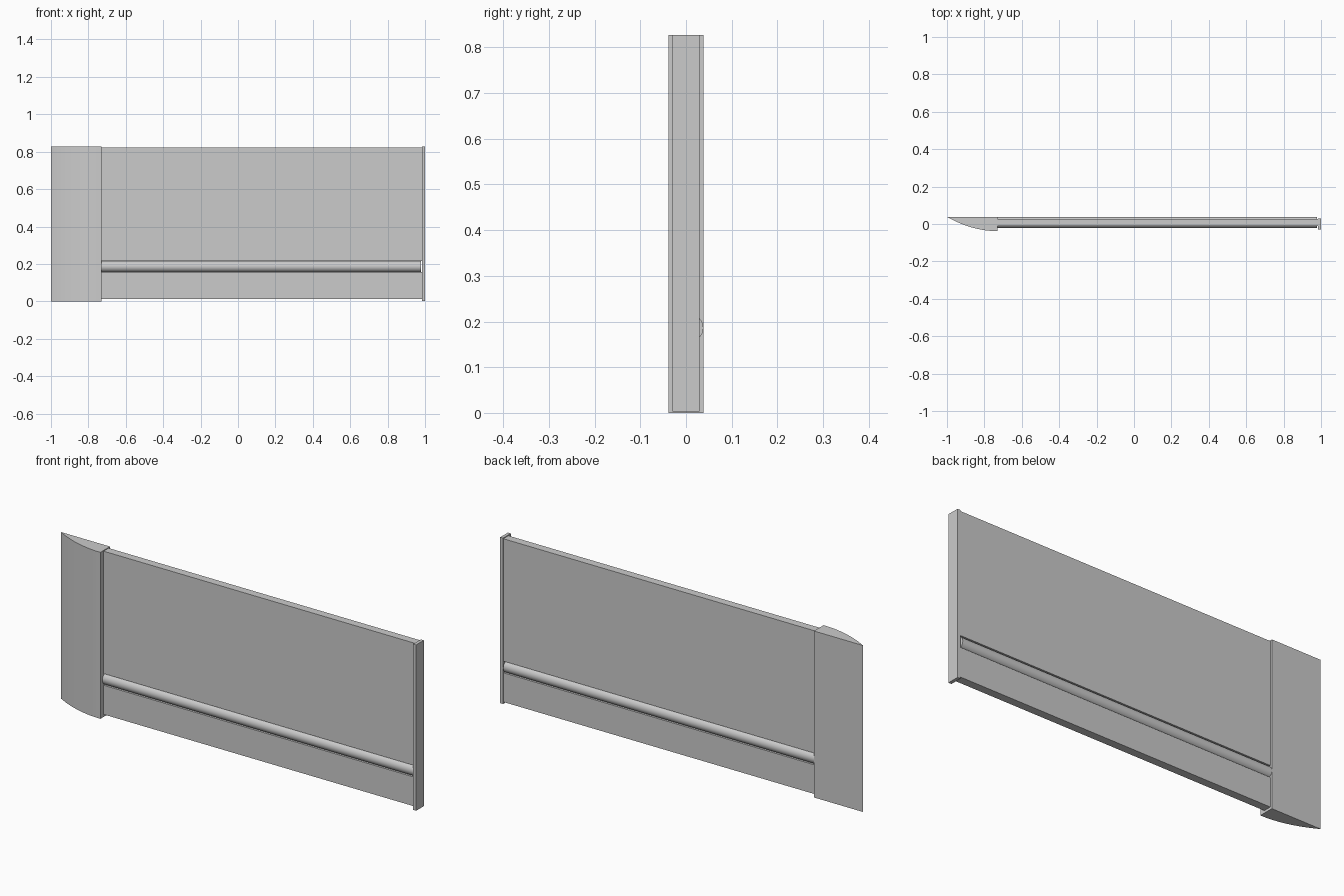
import bpy
import bmesh
import math

if "Cube" in bpy.data.objects:
    bpy.data.objects.remove(bpy.data.objects["Cube"])

HEIGHT = 0.827


def prism(name, outline, vec, smooth=False):
    """Extrude a closed 3D outline along vec into a solid."""
    bm = bmesh.new()
    face = bm.faces.new([bm.verts.new(p) for p in outline])
    ext = bmesh.ops.extrude_face_region(bm, geom=[face])
    verts = [g for g in ext["geom"] if isinstance(g, bmesh.types.BMVert)]
    bmesh.ops.translate(bm, verts=verts, vec=vec)
    bmesh.ops.recalc_face_normals(bm, faces=bm.faces)
    mesh = bpy.data.meshes.new(name)
    bm.to_mesh(mesh)
    bm.free()
    obj = bpy.data.objects.new(name, mesh)
    bpy.context.collection.objects.link(obj)
    if smooth:
        bpy.ops.object.select_all(action='DESELECT')
        obj.select_set(True)
        bpy.context.view_layer.objects.active = obj
        bpy.ops.object.shade_smooth_by_angle(angle=math.radians(30))
    return obj


def box(name, x, y, z):
    outline = [(x[0], y[0], z[0]), (x[1], y[0], z[0]),
               (x[1], y[1], z[0]), (x[0], y[1], z[0])]
    return prism(name, outline, (0, 0, z[1] - z[0]))


# Curved leading edge: flat back, parabolic front tapering to the tip
STEPS = 16
curve = []
for i in range(STEPS + 1):
    t = i / STEPS
    curve.append((-0.73 - 0.27 * t, -0.038 + 0.076 * t * t, 0))
prism("leading_edge", curve + [(-0.73, 0.038, 0)], (0, 0, HEIGHT), smooth=True)

# Two flat panels, above and below the rod
box("lower_panel", (-0.73, 0.985), (-0.012, 0.028), (0.012, 0.157))
box("upper_panel", (-0.73, 0.985), (-0.012, 0.028), (0.215, 0.823))

# Round rod filling the gap between the panels
ring = []
for i in range(32):
    a = math.tau * i / 32
    ring.append((-0.73, 0.008 + 0.03 * math.cos(a), 0.186 + 0.03 * math.sin(a)))
prism("hinge_rod", ring, (1.708, 0, 0), smooth=True)

# Narrow end strip
box("end_strip", (0.984, 1.0), (-0.03, 0.03), (0.003, HEIGHT))
